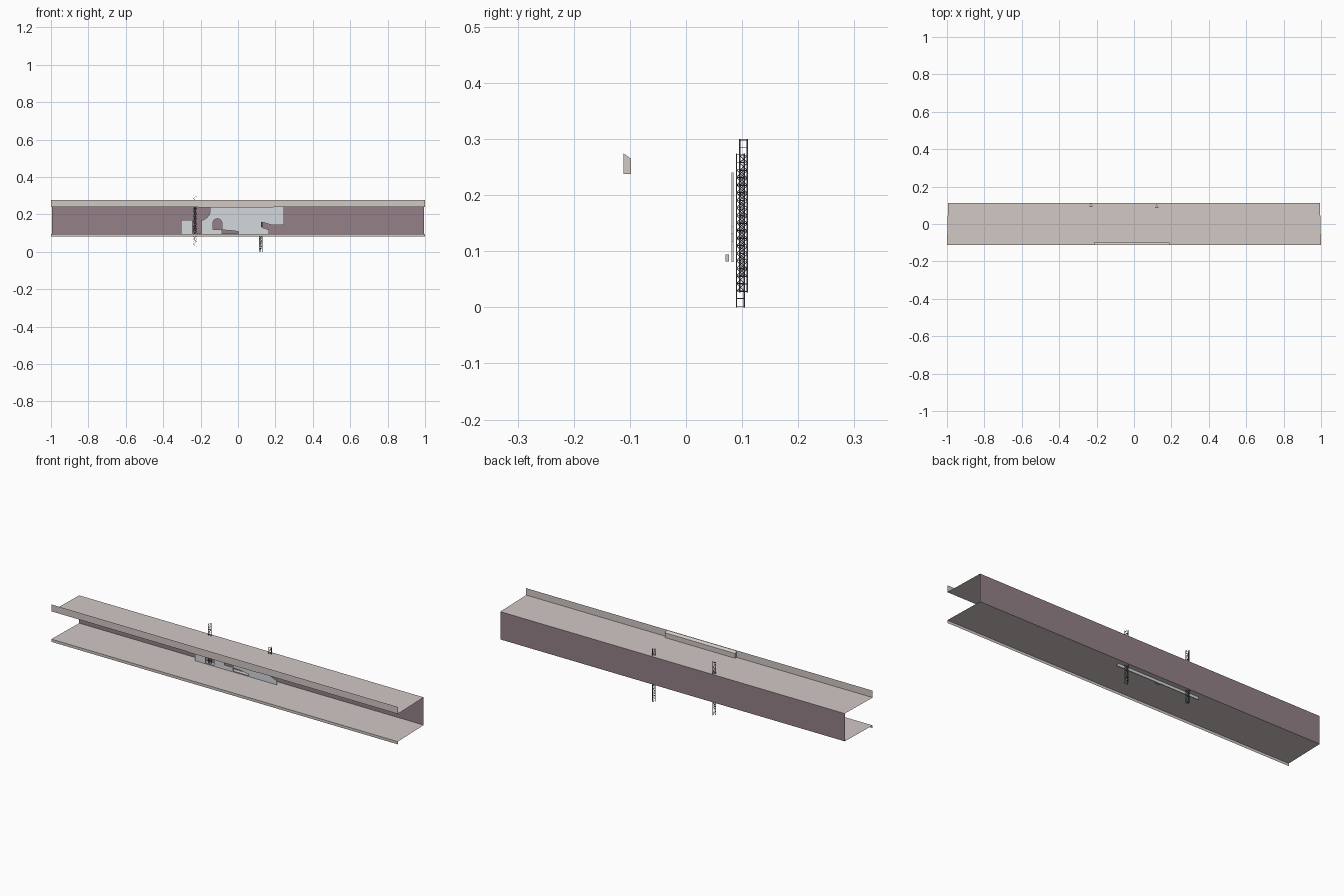
import bpy, bmesh, math
from mathutils import Vector

if "Cube" in bpy.data.objects:
    bpy.data.objects.remove(bpy.data.objects["Cube"])


def material(name, rgb):
    m = bpy.data.materials.new(name)
    m.diffuse_color = (*rgb, 1)
    m.use_nodes = True
    m.node_tree.nodes["Principled BSDF"].inputs["Base Color"].default_value = m.diffuse_color
    return m


TAN = material("tan", (0.64, 0.58, 0.56))
WALL = material("dark_wall", (0.30, 0.22, 0.25))
PALE = material("pale_panel", (0.66, 0.69, 0.72))
METAL = material("dark_metal", (0.12, 0.12, 0.14))


def finish(name, bm, mat):
    me = bpy.data.meshes.new(name)
    bm.to_mesh(me)
    bm.free()
    me.materials.append(mat)
    ob = bpy.data.objects.new(name, me)
    bpy.context.collection.objects.link(ob)
    return ob


def sheet(name, points, mat):
    bm = bmesh.new()
    bm.faces.new([bm.verts.new(p) for p in points])
    return finish(name, bm, mat)


def prism(name, points, push, mat):
    bm = bmesh.new()
    face = bm.faces.new([bm.verts.new(p) for p in points])
    ext = bmesh.ops.extrude_face_region(bm, geom=[face], use_keep_orig=True)
    new = [g for g in ext["geom"] if isinstance(g, bmesh.types.BMVert)]
    bmesh.ops.translate(bm, verts=new, vec=push)
    bmesh.ops.recalc_face_normals(bm, faces=bm.faces)
    return finish(name, bm, mat)


def arc(cx, cz, rx, rz, a0, a1, n=8):
    angles = [math.radians(a0 + (a1 - a0) * i / n) for i in range(n + 1)]
    return [(cx + rx * math.cos(a), cz + rz * math.sin(a)) for a in angles]


# Open-fronted shell: roof, floor, back wall and two front lips
FRONT, BACK, TOP, FLOOR = -0.111, 0.111, 0.24, 0.095
XF, XB = 1.0, 0.994
for name, z in (("roof", TOP), ("floor", FLOOR)):
    sheet(name, [(-XF, FRONT, z), (XF, FRONT, z), (XB, BACK, z), (-XB, BACK, z)], TAN)
sheet("back_wall", [(-XB, BACK, FLOOR), (XB, BACK, FLOOR), (XB, BACK, TOP), (-XB, BACK, TOP)], WALL)
for name, z0, z1 in (("upper_lip", TOP, 0.276), ("lower_lip", 0.081, FLOOR)):
    sheet(name, [(-XF, FRONT, z0), (XF, FRONT, z0), (XF, FRONT, z1), (-XF, FRONT, z1)], TAN)

# Sloped housing behind the upper lip
prism("lip_housing", [(-0.215, -0.111, 0.238), (-0.215, -0.098, 0.238),
                      (-0.215, -0.098, 0.265), (-0.215, -0.111, 0.274)], (0.405, 0, 0), TAN)

# Cut-out scenery panel outline, with a low bridge joining the left piece
outline = [(-0.305, 0.081), (0.167, 0.081), (0.167, 0.117), (0.125, 0.132),
           (0.125, 0.16), (0.18, 0.143), (0.245, 0.143), (0.245, 0.24), (-0.15, 0.24)]
outline += arc(-0.205, 0.218, 0.055, 0.05, 0, -80)
outline += [(-0.195, 0.098), (-0.243, 0.098), (-0.243, 0.17), (-0.305, 0.17)]
panel = prism("scenery_panel", [(x, 0.081, z) for x, z in outline], (0, 0.004, 0), PALE)

# Arched doorway and low slot cut through the panel
door = [(-0.135, 0.118), (-0.085, 0.118)] + arc(-0.11, 0.15, 0.025, 0.027, 0, 180)
slot = [(-0.085, 0.099), (0.003, 0.099), (0.003, 0.108), (-0.04, 0.114), (-0.085, 0.116)]
for name, shape in (("door_cutter", door), ("slot_cutter", slot)):
    cutter = prism(name, [(x, 0.07, z) for x, z in shape], (0, 0.03, 0), PALE)
    cutter.hide_render = True
    cutter.hide_set(True)
    mod = panel.modifiers.new(name, "BOOLEAN")
    mod.object = cutter
    mod.solver = "EXACT"
bpy.context.view_layer.update()
cut = bpy.data.meshes.new_from_object(panel.evaluated_get(bpy.context.evaluated_depsgraph_get()))
panel.modifiers.clear()
panel.data = cut
for name in ("door_cutter", "slot_cutter"):
    bpy.data.objects.remove(bpy.data.objects[name])

# Small block under the floor
prism("floor_block", [(-0.09, 0.07, 0.082), (-0.065, 0.07, 0.082),
                      (-0.065, 0.07, 0.0945), (-0.09, 0.07, 0.0945)], (0, 0.007, 0), TAN)


def rod(bm, a, b, r):
    a, b = Vector(a), Vector(b)
    d = b - a
    mat = d.to_track_quat("Z", "Y").to_matrix().to_4x4()
    mat.translation = (a + b) / 2
    bmesh.ops.create_cone(bm, cap_ends=True, segments=6, radius1=r, radius2=r,
                          depth=d.length, matrix=mat)


def truss(name, x, y, z0, z1, n=20):
    bm = bmesh.new()
    feet = [(x - 0.008, y), (x + 0.008, y), (x, y + 0.014)]
    step = (z1 - z0 - 0.004) / n
    for f in feet:
        rod(bm, (*f, z0), (*f, z1), 0.0013)
    for side in range(3):
        p, q = feet[side], feet[(side + 1) % 3]
        for i in range(n + 1):
            z = z0 + 0.002 + i * step
            rod(bm, (*p, z), (*q, z), 0.0007)
            if i < n and (side == 0 or 2 <= i < n - 2):
                a, b = (p, q) if i % 2 else (q, p)
                rod(bm, (*a, z), (*b, z + step), 0.0007)
    return finish(name, bm, METAL)


# Two triangular lattice masts in front of the back wall
truss("left_mast", -0.23, 0.0955, 0.026, 0.3)
truss("right_mast", 0.122, 0.0900, 0.0, 0.274)
